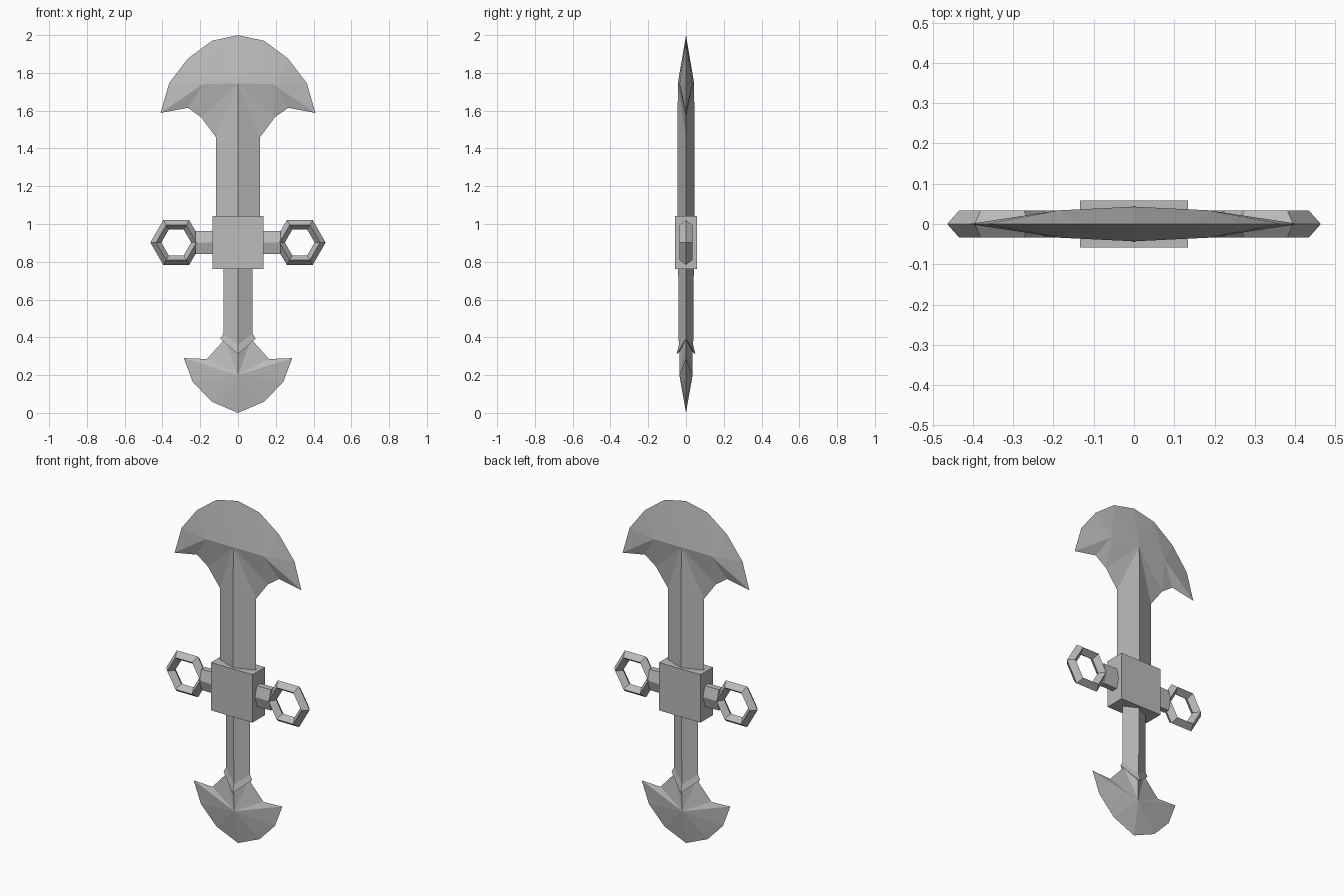
import bpy, bmesh, math

cube = bpy.data.objects.get("Cube")
if cube:
    bpy.data.objects.remove(cube)

metal = bpy.data.materials.new("grey_metal")
metal.use_nodes = True
GREY = (0.5, 0.5, 0.5, 1)
metal.diffuse_color = GREY
metal.node_tree.nodes["Principled BSDF"].inputs["Base Color"].default_value = GREY


def make_object(name, bm):
    mesh = bpy.data.meshes.new(name)
    bm.to_mesh(mesh)
    bm.free()
    mesh.materials.append(metal)
    obj = bpy.data.objects.new(name, mesh)
    bpy.context.collection.objects.link(obj)
    return obj


def mirrored_quarter(name, points, faces):
    """Build the front left quarter (x, z, depth), then mirror it across x and y."""
    bm = bmesh.new()
    verts = {key: bm.verts.new((x, -depth, z)) for key, (x, z, depth) in points.items()}
    made = [bm.faces.new([verts[k] for k in face.split()]) for face in faces]
    bmesh.ops.recalc_face_normals(bm, faces=made)
    made[0].normal_update()
    if made[0].normal.y > 0:
        bmesh.ops.reverse_faces(bm, faces=made)
    obj = make_object(name, bm)
    mod = obj.modifiers.new("mirror", 'MIRROR')
    mod.use_axis = (True, True, False)
    mod.merge_threshold = 0.0005
    return obj


# Upper shaft with crescent blade
mirrored_quarter("upper_blade", {
    "top": (0, 2, 0), "a": (0.138, 1.97, 0), "b": (0.265, 1.876, 0),
    "c": (0.365, 1.745, 0), "tip": (0.41, 1.588, 0), "d": (0.265, 1.615, 0),
    "e": (0.195, 1.565, 0), "neck": (0.117, 1.46, 0), "base": (0.117, 0.95, 0),
    "peak": (0, 1.745, 0.043), "ridge": (0.185, 1.74, 0.034),
    "mid": (0, 1.46, 0.045), "foot": (0, 0.95, 0.045),
}, ["peak top a", "peak a ridge", "ridge a b", "ridge b c", "ridge c tip",
    "ridge tip d", "ridge d e", "peak ridge e", "peak e neck", "peak neck mid",
    "mid neck base foot"])

# Lower shaft
mirrored_quarter("lower_shaft", {
    "ts": (0.078, 0.85, 0), "tc": (0, 0.85, 0.042),
    "bs": (0.078, 0.4, 0), "bc": (0, 0.33, 0.038),
}, ["ts tc bc bs"])

# Flared chevron collar
mirrored_quarter("collar", {
    "ts": (0.078, 0.42, 0), "tc": (0, 0.36, 0.038),
    "bs": (0.093, 0.393, 0), "bc": (0, 0.31, 0.05),
    "ns": (0.068, 0.39, 0), "nc": (0, 0.325, 0.033),
}, ["ts tc bc bs", "bs bc nc ns"])

# Small lower blade fanning out from its ridge point
mirrored_quarter("lower_blade", {
    "ns": (0.07, 0.39, 0), "nc": (0, 0.33, 0.035), "hub": (0, 0.2, 0.035),
    "notch": (0.165, 0.285, 0), "tip": (0.287, 0.29, 0),
    "a": (0.24, 0.165, 0), "b": (0.14, 0.06, 0), "bottom": (0, 0, 0),
}, ["hub nc ns", "hub ns notch", "hub notch tip", "hub tip a", "hub a b", "hub b bottom"])

# Central block
bm = bmesh.new()
bmesh.ops.create_cube(bm, size=1)
bmesh.ops.scale(bm, vec=(0.268, 0.116, 0.28), verts=bm.verts)
bmesh.ops.translate(bm, vec=(0, 0, 0.902), verts=bm.verts)
make_object("centre_block", bm)


def loft_ring(bm, loops, closed):
    """Bridge successive vertex loops with quads."""
    rows = [[bm.verts.new(p) for p in loop] for loop in loops]
    n = len(rows[0])
    for i in range(len(rows) if closed else len(rows) - 1):
        r, s = rows[i], rows[(i + 1) % len(rows)]
        for j in range(n):
            bm.faces.new((r[j], r[(j + 1) % n], s[(j + 1) % n], s[j]))
    if not closed:
        bm.faces.new(rows[0])
        bm.faces.new(rows[-1])
    bmesh.ops.recalc_face_normals(bm, faces=bm.faces)


HEX = [math.tau * i / 6 for i in range(6)]
SECTION = [(0.137, 0), (0.107, 0.034), (0.079, 0), (0.107, -0.034)]
for side, sign in (("left", 1), ("right", -1)):
    # Six-sided ring with a diamond section
    bm = bmesh.new()
    loft_ring(bm, [[(sign * (0.327 + r * math.cos(a)), y, 0.902 + r * math.sin(a))
                    for r, y in SECTION] for a in HEX], True)
    make_object(side + "_ring", bm)
    # Six-sided arm joining the ring to the block
    bm = bmesh.new()
    loft_ring(bm, [[(sign * x, 0.034 * math.cos(a), 0.902 + 0.07 * math.sin(a))
                    for a in HEX] for x in (0.1, 0.225)], False)
    make_object(side + "_arm", bm)
